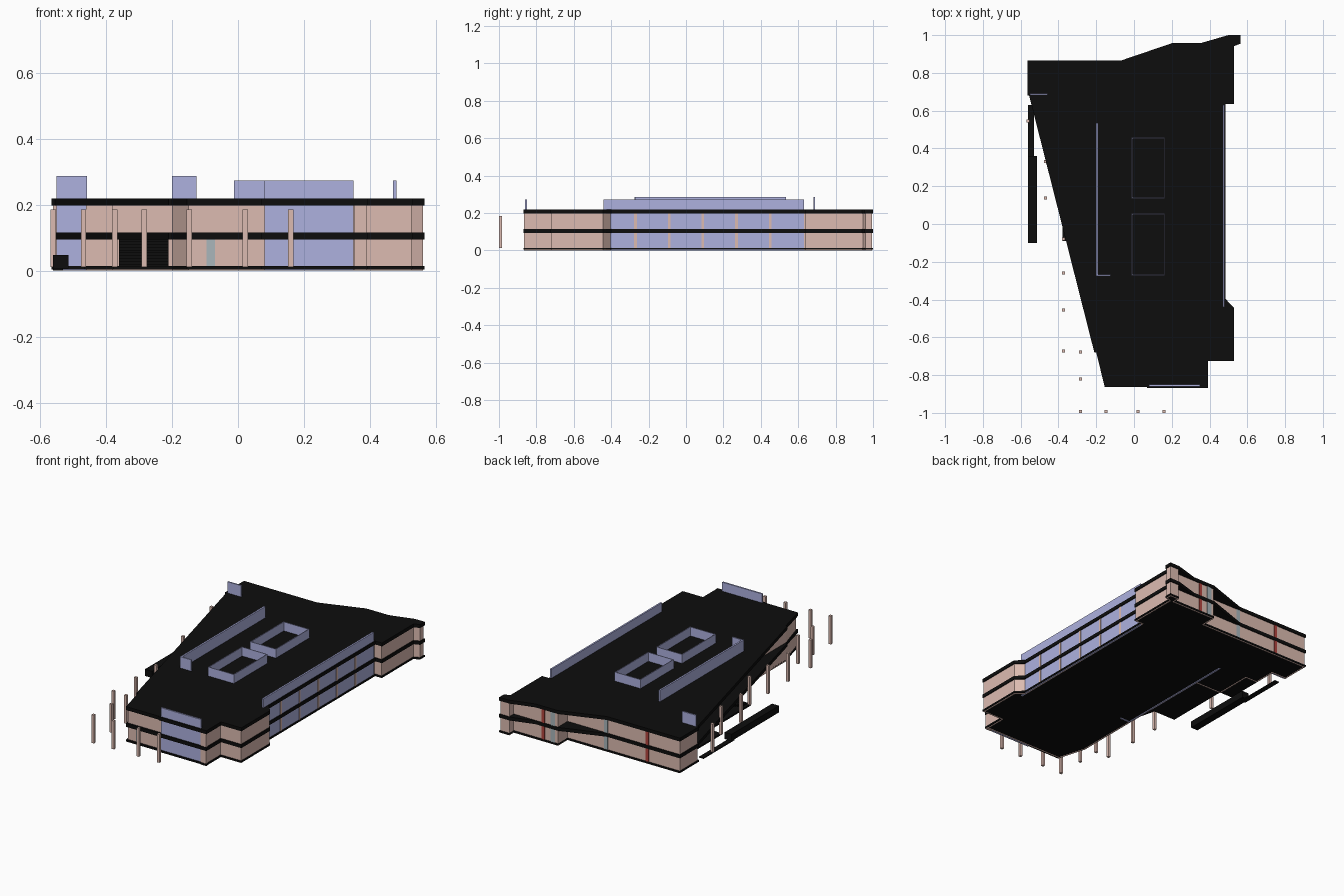
import bpy, bmesh

def material(name, r, g, b):
    m = bpy.data.materials.new(name)
    m.diffuse_color = (r, g, b, 1)
    return m

PINK = material("pink_render", 0.72, 0.50, 0.44)
BLUE = material("blue_panel", 0.42, 0.44, 0.74)
BLACK = material("black", 0.004, 0.004, 0.004)
RED = material("red_panel", 0.45, 0.06, 0.05)
GLASS = material("grey_glass", 0.40, 0.47, 0.50)

def finish(name, bm, mat):
    bmesh.ops.recalc_face_normals(bm, faces=bm.faces)
    me = bpy.data.meshes.new(name)
    bm.to_mesh(me)
    bm.free()
    me.materials.append(mat)
    ob = bpy.data.objects.new(name, me)
    bpy.context.collection.objects.link(ob)
    return ob

def prism(name, pts, z0, z1, mat):
    bm = bmesh.new()
    f = bm.faces.new([bm.verts.new((x, y, z0)) for x, y in pts])
    r = bmesh.ops.extrude_face_region(bm, geom=[f])
    for v in r["geom"]:
        if isinstance(v, bmesh.types.BMVert):
            v.co.z = z1
    return finish(name, bm, mat)

def box(name, x0, x1, y0, y1, z0, z1, mat):
    return prism(name, [(x0, y0), (x1, y0), (x1, y1), (x0, y1)], z0, z1, mat)

def shell(name, pts, z0, z1, mat, thick=0.006):
    # upright wall ribbon along a closed outline, thickened inwards
    bm = bmesh.new()
    lo = [bm.verts.new((x, y, z0)) for x, y in pts]
    hi = [bm.verts.new((x, y, z1)) for x, y in pts]
    for i in range(len(pts)):
        j = (i + 1) % len(pts)
        bm.faces.new((lo[i], lo[j], hi[j], hi[i]))
    ob = finish(name, bm, mat)
    s = ob.modifiers.new("thickness", "SOLIDIFY")
    s.thickness = thick
    s.offset = -1
    return ob

# Slab outlines: shared front and right edge, then back and slanted left edge
front_right = [(-0.155, -0.862), (0.07, -0.862), (0.07, -0.868), (0.393, -0.868),
               (0.393, -0.725), (0.53, -0.725), (0.53, -0.445), (0.485, -0.397),
               (0.485, 0.635), (0.53, 0.635), (0.53, 0.942), (0.565, 0.955),
               (0.565, 1.0), (0.50, 1.0)]
roof_outline = front_right + [(0.35, 0.957), (0.20, 0.957), (-0.07, 0.865),
                              (-0.565, 0.865), (-0.565, 0.68), (-0.555, 0.68),
                              (-0.21, -0.68), (-0.20, -0.68)]
floor_outline = front_right + [(0.50, 0.957), (0.20, 0.957), (0.20, 0.865),
                               (-0.565, 0.865), (-0.565, 0.68), (-0.465, 0.68),
                               (-0.465, 0.32), (-0.378, 0.32), (-0.378, -0.09),
                               (-0.20, -0.09), (-0.20, -0.68)]
prism("floor_slab", floor_outline, 0.004, 0.014, BLACK)
prism("middle_slab", roof_outline, 0.094, 0.115, BLACK)
prism("roof_slab", roof_outline, 0.197, 0.218, BLACK)

# Stepped outer walls
walls = [(-0.15, -0.85), (0.387, -0.85), (0.387, -0.72), (0.525, -0.72),
         (0.525, -0.445), (0.475, -0.40), (0.475, 0.64), (0.525, 0.64),
         (0.525, 0.947), (0.56, 0.96), (0.56, 0.995), (0.50, 0.995),
         (0.50, 0.952), (0.20, 0.952), (0.20, 0.86), (-0.56, 0.86),
         (-0.56, 0.69), (-0.46, 0.69), (-0.46, 0.55), (-0.38, 0.55),
         (-0.38, 0.32), (-0.20, 0.32), (-0.20, -0.68)]
shell("outer_wall", walls, 0.0, 0.20, PINK)
box("front_pier", 0.352, 0.39, -0.865, -0.845, 0.0, 0.20, PINK)

# Blue panels rising through the roof
box("front_panel", 0.08, 0.35, -0.86, -0.85, 0.0, 0.273, BLUE)
box("right_panel", 0.470, 0.480, -0.44, 0.63, 0.0, 0.273, BLUE)
box("left_end_panel", -0.55, -0.457, 0.682, 0.69, 0.0, 0.287, BLUE)
prism("long_panel", [(-0.20, -0.275), (-0.125, -0.275), (-0.125, -0.267),
                     (-0.19, -0.267), (-0.19, 0.535), (-0.20, 0.535)],
      0.0, 0.287, BLUE)

# Open rooflight upstands
for i, (y0, y1) in enumerate([(-0.272, 0.055), (0.135, 0.458)]):
    shell(f"rooflight_{i}", [(-0.012, y0), (0.162, y0), (0.162, y1), (-0.012, y1)],
          0.215, 0.273, BLUE)

# Free-standing columns following the stepped left side and front
columns = [(x, -0.992) for x in (-0.284, -0.148, 0.022, 0.16)]
columns += [(-0.284, y) for y in (-0.82, -0.677)]
columns += [(-0.373, y) for y in (-0.672, -0.455, -0.26, -0.08)]
columns += [(-0.468, 0.138), (-0.468, 0.33), (-0.56, 0.545)]
for i, (x, y) in enumerate(columns):
    box(f"column_{i}", x - 0.008, x + 0.008, y - 0.008, y + 0.008, 0.012, 0.185, PINK)

# Mullions on the long right panel
for i in range(5):
    y = -0.27 + 0.18 * i
    box(f"mullion_{i}", 0.474, 0.483, y - 0.007, y + 0.007, 0.012, 0.20, PINK)

# Red and glass strips on the back and front walls
for n, x, y, w, m in [("red_strip", 0.30, 0.952, 0.02, RED),
                      ("glass_strip", 0.235, 0.952, 0.03, GLASS),
                      ("glass_strip", -0.06, 0.86, 0.025, GLASS),
                      ("red_strip", -0.34, 0.86, 0.02, RED)]:
    box(n, x - w / 2, x + w / 2, y - 0.004, y + 0.003, 0.012, 0.20, m)
box("front_door_glass", -0.095, -0.07, -0.853, -0.847, 0.012, 0.095, GLASS)

# Twin flights of stairs under the slanted roof
for k, (x0, x1) in enumerate([(-0.36, -0.29), (-0.275, -0.21)]):
    for i in range(12):
        y = -0.07 + i * 0.025
        z = 0.012 + (i + 1) * 0.0085
        box(f"stair_{k}_{i}", x0, x1, y, y + 0.028, z - 0.0085, z, BLACK)

# Low planter outside the left wall
box("planter", -0.56, -0.513, -0.1, 0.36, 0.006, 0.047, BLACK)
box("door_sill", -0.56, -0.53, 0.33, 0.63, 0.0, 0.006, BLACK).hide_render = False
